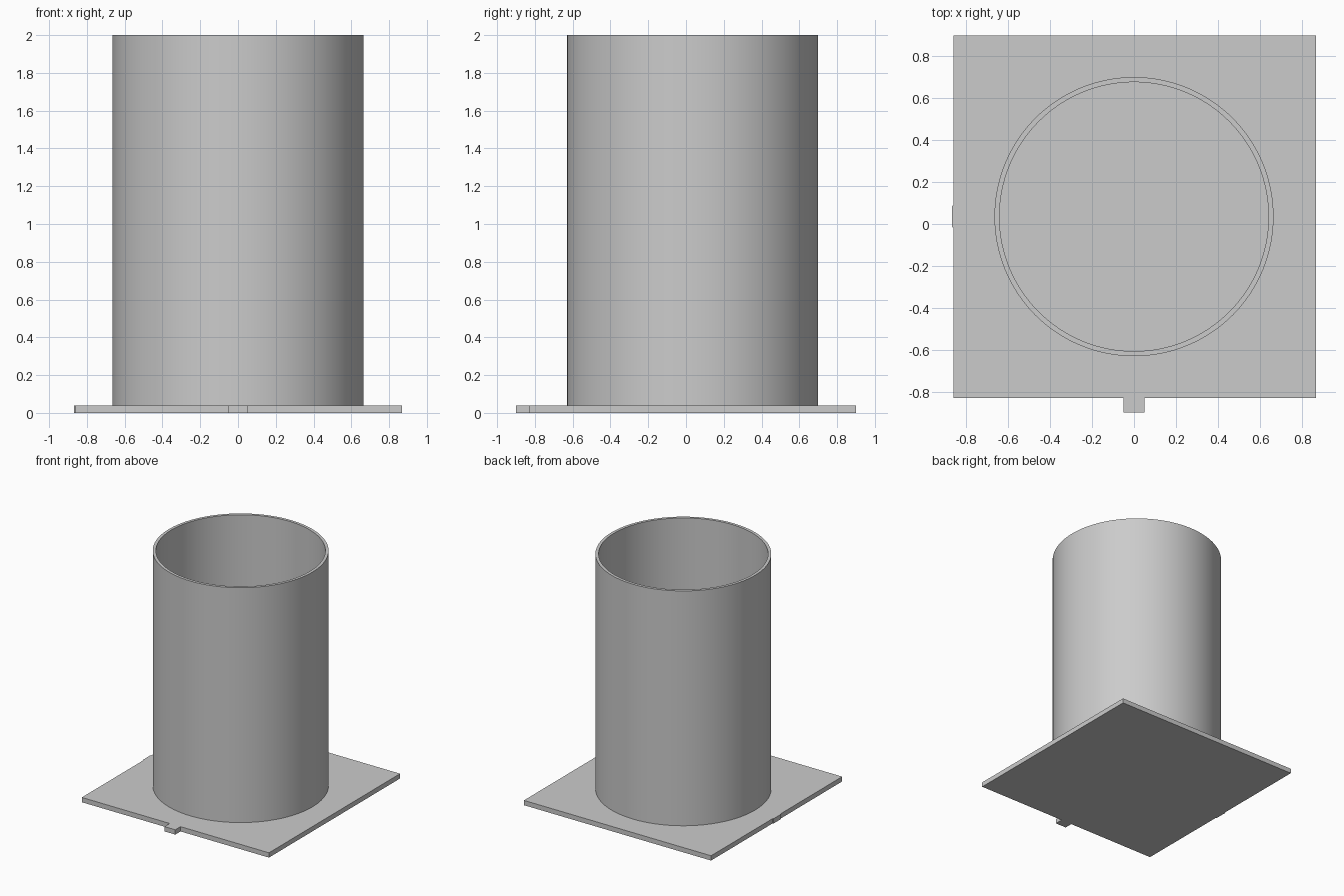
import bpy
import bmesh
import math

if "Cube" in bpy.data.objects:
    bpy.data.objects.remove(bpy.data.objects["Cube"], do_unlink=True)

THICK = 0.04
CENTRE_Y = 0.035

grey = bpy.data.materials.new("light_grey")
grey.use_nodes = True
colour = (0.6, 0.6, 0.6, 1)
grey.diffuse_color = colour
grey.node_tree.nodes["Principled BSDF"].inputs["Base Color"].default_value = colour


def add_object(name, bm):
    bmesh.ops.recalc_face_normals(bm, faces=bm.faces[:])
    mesh = bpy.data.meshes.new(name)
    bm.to_mesh(mesh)
    bm.free()
    mesh.materials.append(grey)
    obj = bpy.data.objects.new(name, mesh)
    bpy.context.collection.objects.link(obj)
    return obj


# Base plate: square outline with a front tab and a shallow side tab
left, right, front, back = -0.861, 0.867, -0.83, 0.899
tab = 0.05
outline = [
    (left, front), (-tab, front), (-tab, -0.899), (tab, -0.899), (tab, front),
    (right, front), (right, back), (left, back),
    (left, CENTRE_Y + 0.055), (-0.868, CENTRE_Y + 0.048),
    (-0.868, CENTRE_Y - 0.048), (left, CENTRE_Y - 0.055),
]
bm = bmesh.new()
face = bm.faces.new([bm.verts.new((x, y, 0)) for x, y in outline])
top = bmesh.ops.extrude_face_region(bm, geom=[face])["geom"]
bmesh.ops.translate(bm, vec=(0, 0, THICK),
                    verts=[v for v in top if isinstance(v, bmesh.types.BMVert)])
add_object("base_plate", bm)

# Tube: wall section revolved around the vertical axis
bm = bmesh.new()
section = [(0.641, THICK), (0.665, THICK), (0.665, 2), (0.641, 2)]
verts = [bm.verts.new((r, 0, z)) for r, z in section]
edges = [bm.edges.new((verts[i], verts[(i + 1) % 4])) for i in range(1, 4)]
bmesh.ops.spin(bm, geom=verts + edges, cent=(0, 0, 0), axis=(0, 0, 1),
               angle=math.tau, steps=128, use_merge=True)
bmesh.ops.remove_doubles(bm, verts=bm.verts[:], dist=0.0001)
tube = add_object("tube", bm)
tube.location.y = CENTRE_Y

bpy.ops.object.select_all(action="DESELECT")
tube.select_set(True)
bpy.context.view_layer.objects.active = tube
bpy.ops.object.shade_smooth_by_angle(angle=math.radians(30))
